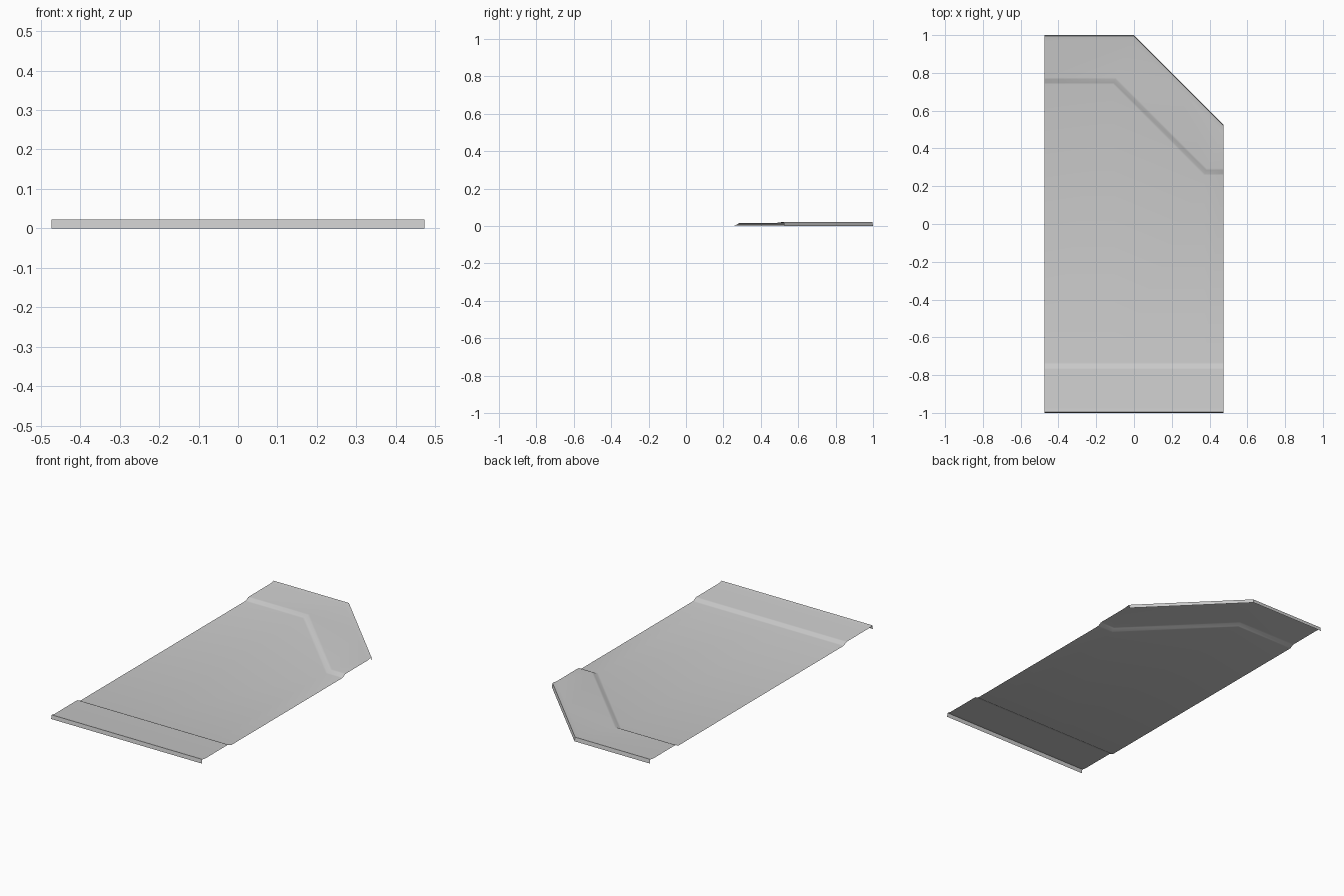
import bpy, bmesh, math

cube = bpy.data.objects.get("Cube")
if cube:
    bpy.data.objects.remove(cube, do_unlink=True)

HALF = 0.473                        # half width of the sheet
FLOOR, SHELF, RIM = 0.004, 0.017, 0.022
MITRE = math.tan(math.radians(22.5))

metal = bpy.data.materials.new("light_grey_metal")
metal.use_nodes = True
grey = (0.6, 0.6, 0.6, 1)
metal.diffuse_color = grey
metal.node_tree.nodes["Principled BSDF"].inputs["Base Color"].default_value = grey


def straight_row(y, z):
    return [(x, y, z) for x in (-HALF, -0.1, 0.375, HALF)]


def step_row(d, z):
    """Back step line with two bends, moved sideways by d."""
    s = d * MITRE
    return [(-HALF, 0.757 + d, z), (-0.103 + s, 0.757 + d, z),
            (0.378 + s, 0.276 + d, z), (HALF, 0.276 + d, z)]


def rim_row(d, z):
    """Back outline with the cut corner, moved inward by d."""
    k, end = -d * MITRE, 1 - HALF - d * math.sqrt(2)
    top = 1 - d
    return [(-HALF, top, z), (k, top, z),
            ((k + HALF) / 2, (top + end) / 2, z), (HALF, end, z)]


# Step profile: sideways distance and height share, rounded at both ends
step = [(-0.018, 0), (-0.009, 0.12), (0.009, 0.88), (0.018, 1)]
step = [(d, FLOOR + t * (SHELF - FLOOR)) for d, t in step]
# Rim profile: shelf crease, raised edge, turned-down flange
rim = [(0.03, SHELF), (0.004, RIM), (0, 0)]

rows = [straight_row(-1 + d, z) for d, z in reversed(rim)]
rows += [straight_row(-0.752 - d, z) for d, z in reversed(step)]
rows += [step_row(d, z) for d, z in step]
rows += [rim_row(d, z) for d, z in rim]

# Pressed sheet, skinned row by row
bm = bmesh.new()
grid = [[bm.verts.new(p) for p in row] for row in rows]
for a, b in zip(grid, grid[1:]):
    for i in range(len(a) - 1):
        bm.faces.new((a[i], a[i + 1], b[i + 1], b[i]))
mesh = bpy.data.meshes.new("pressed_panel")
bm.to_mesh(mesh)
bm.free()
mesh.materials.append(metal)
panel = bpy.data.objects.new("pressed_panel", mesh)
bpy.context.collection.objects.link(panel)
bpy.context.view_layer.objects.active = panel
panel.select_set(True)
bpy.ops.object.shade_smooth_by_angle(angle=math.radians(25))
